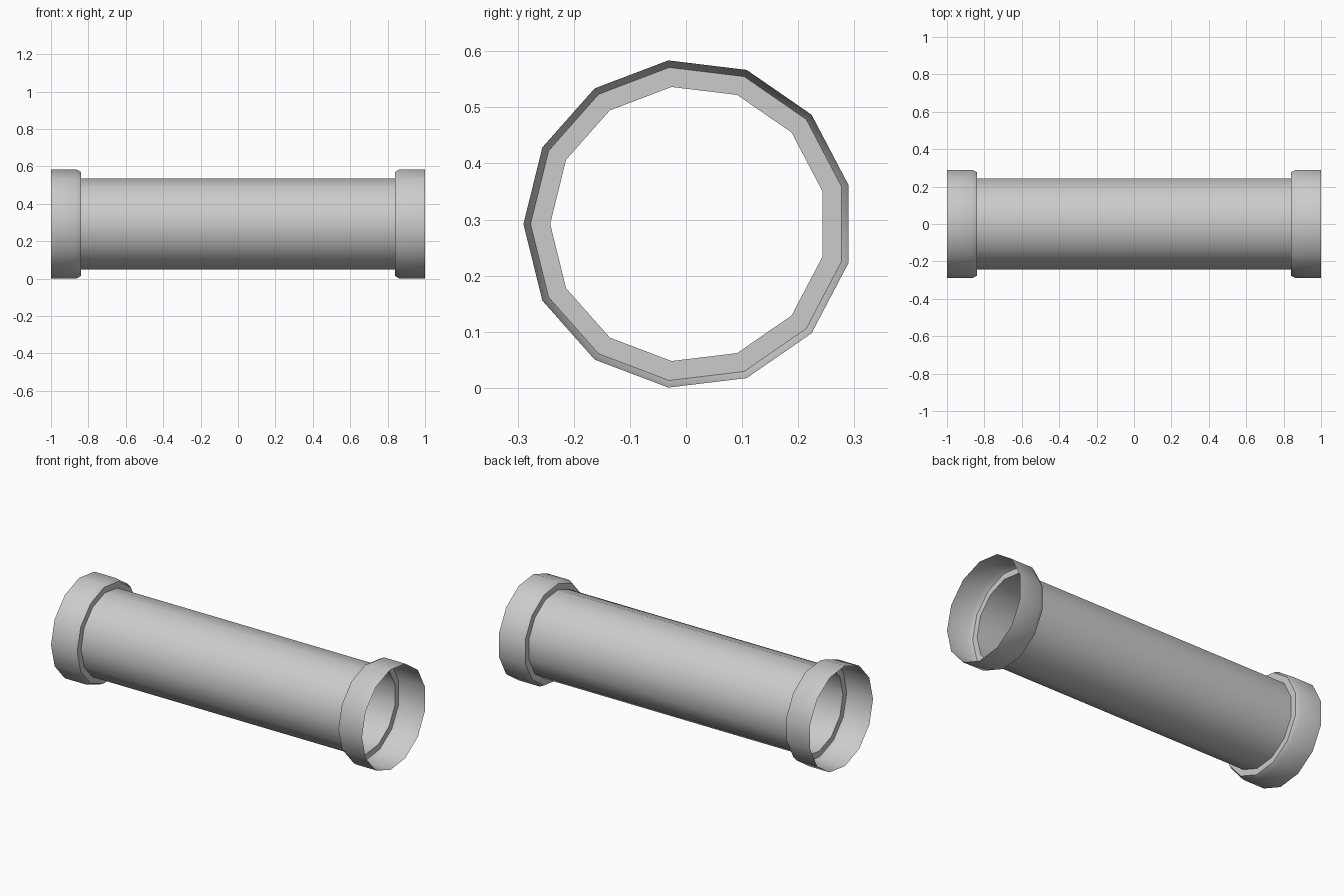
import bpy, math

if "Cube" in bpy.data.objects:
    bpy.data.objects.remove(bpy.data.objects["Cube"])

SIDES = 13
CY, CZ = 0.004, 0.292


def revolve(name, profile):
    """Open shell turned around the x axis from (x, radius) points."""
    verts, faces = [], []
    for x, r in profile:
        for i in range(SIDES):
            a = math.pi + 2 * math.pi * i / SIDES
            verts.append((x, CY + r * math.cos(a), CZ + r * math.sin(a)))
    for k in range(len(profile) - 1):
        for i in range(SIDES):
            j = (i + 1) % SIDES
            f = (k * SIDES + i, k * SIDES + j,
                 (k + 1) * SIDES + j, (k + 1) * SIDES + i)
            # profiles run towards +x on the right, towards -x on the left
            faces.append(f if profile[-1][0] < profile[0][0] else f[::-1])
    mesh = bpy.data.meshes.new(name)
    mesh.from_pydata(verts, [], [f[::-1] for f in faces])
    ob = bpy.data.objects.new(name, mesh)
    bpy.context.collection.objects.link(ob)
    bpy.ops.object.select_all(action='DESELECT')
    ob.select_set(True)
    bpy.context.view_layer.objects.active = ob
    bpy.ops.object.mode_set(mode='EDIT')
    bpy.ops.mesh.select_all(action='SELECT')
    bpy.ops.object.mode_set(mode='OBJECT')
    # make the outer side face away from the axis
    p = max(mesh.polygons, key=lambda q: q.area)
    if p.normal.y * (p.center.y - CY) + p.normal.z * (p.center.z - CZ) < 0:
        mesh.flip_normals()
    bpy.ops.object.shade_smooth_by_angle(angle=math.radians(35))
    return ob


# long thin-walled pipe
revolve("pipe_barrel", [(-0.84, 0.246), (0.84, 0.246)])

# flared open collar at each end: step, bevel, straight sleeve
collar = [(0.84, 0.246), (0.84, 0.281), (0.865, 0.2937), (1.0, 0.2937)]
for side, sign in (("right", 1), ("left", -1)):
    revolve("collar_" + side, [(sign * x, r) for x, r in collar])
